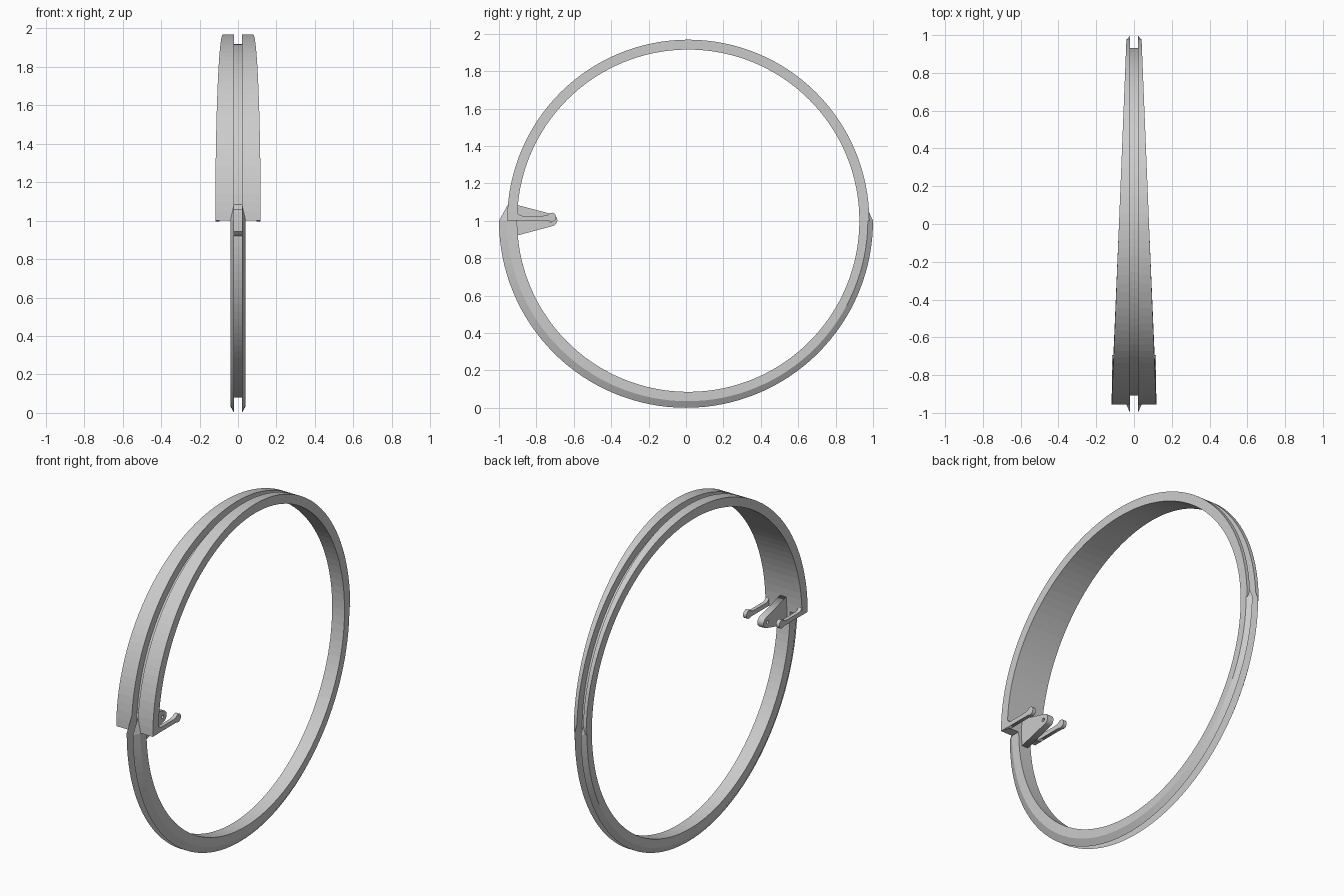
import bpy, bmesh
from math import pi, sin, cos, radians

if "Cube" in bpy.data.objects:
    bpy.data.objects.remove(bpy.data.objects["Cube"])

CY, CZ = 0.012, 1.0      # ring centre
R_IN, R_FLOOR, GAP = 0.915, 0.92, 0.02
SEG = 64


def finish(name, bm):
    bmesh.ops.recalc_face_normals(bm, faces=bm.faces)
    me = bpy.data.meshes.new(name)
    bm.to_mesh(me)
    bm.free()
    ob = bpy.data.objects.new(name, me)
    bpy.context.collection.objects.link(ob)
    return ob


def half_ring(name, start, section):
    """Sweep a mirrored grooved section over half a turn."""
    bm = bmesh.new()
    rings = []
    for i in range(SEG + 1):
        a = start + pi * i / SEG
        half = section(a)
        pts = half + [(-x, r, cy) for x, r, cy in reversed(half)]
        rings.append([bm.verts.new((x, cy + r * cos(a), CZ + r * sin(a))) for x, r, cy in pts])
    n = len(rings[0])
    for p, q in zip(rings, rings[1:]):
        for k in range(n):
            bm.faces.new((p[k], p[(k + 1) % n], q[(k + 1) % n], q[k]))
    bm.faces.new(rings[0])
    bm.faces.new(rings[-1])
    return finish(name, bm)


def band_section(a):
    # band widens from the back to the front
    t = (1 + cos(a)) / 2
    w = 0.118 + (0.04 - 0.118) * t
    return [(w, R_IN, CY), (w, 0.968, CY), (GAP, 0.968, CY), (GAP, R_FLOOR, CY)]


def rim_section(a):
    # narrow rim with bevelled lips beside the groove
    return [(0.04, R_IN, CY), (0.04, 0.965, CY * 0.6), (GAP, 1.0, 0), (GAP, R_FLOOR, CY)]


half_ring("upper_band", 0, band_section)
half_ring("lower_rim", pi, rim_section)


# tapered lip ends that run out onto the band
def lip_end(name, side, sy, y_tip, height):
    bm = bmesh.new()
    y_base = CY * 0.6 + sy * 0.95
    for x, y, z in [(GAP, sy * 1.0, CZ), (0.04, CY * 0.6 + sy * 0.965, CZ),
                    (0.04, y_base, CZ), (GAP, y_base, CZ),
                    (GAP, y_tip, CZ + height), (GAP, y_tip - sy * 0.02, CZ + height)]:
        bm.verts.new((x * side, y, z))
    bmesh.ops.convex_hull(bm, input=bm.verts)
    finish(name, bm)


for side, tag in ((1, "right"), (-1, "left")):
    lip_end("front_lip_end_" + tag, side, -1, -0.953, 0.085)
    lip_end("back_lip_end_" + tag, side, 1, 0.979, 0.045)


def arc(cy, cz, r, a0, a1, n):
    return [(cy + r * cos(radians(a0 + (a1 - a0) * i / n)),
             cz + r * sin(radians(a0 + (a1 - a0) * i / n))) for i in range(n + 1)]


def side_plate(name, outlines, x, half):
    """Side outline (y, z), optionally with holes, thickened along x."""
    cu = bpy.data.curves.new(name, 'CURVE')
    cu.dimensions = '2D'
    cu.fill_mode = 'BOTH'
    cu.extrude = half
    for pts in outlines:
        sp = cu.splines.new('POLY')
        sp.points.add(len(pts) - 1)
        for p, (y, z) in zip(sp.points, pts):
            p.co = (y, z, 0, 1)
        sp.use_cyclic_u = True
    ob = bpy.data.objects.new(name, cu)
    ob.rotation_euler = (pi / 2, 0, pi / 2)
    ob.location.x = x
    bpy.context.collection.objects.link(ob)
    bpy.ops.object.select_all(action='DESELECT')
    ob.select_set(True)
    bpy.context.view_layer.objects.active = ob
    bpy.ops.object.convert(target='MESH')


# central hinge plate with a pin hole
plate = [(-0.906, 1.085), (-0.906, 0.92)] + arc(-0.72, 1.003, 0.032, -76, 76, 12)
hole = arc(-0.725, 1.003, 0.01, 0, 345, 23)
side_plate("hinge_plate", [plate, hole], 0, 0.02)

# clip arms at the band corners, filleted at the root with a rounded tip
arm = ([(-0.93, 1.0), (-0.74, 1.0)] + arc(-0.718, 1.019, 0.024, -120, 150, 12)
       + [(-0.765, 1.026)] + arc(-0.872, 1.061, 0.035, 270, 180, 6)
       + [(-0.907, 1.08), (-0.92, 1.08)])
for side, tag in ((1, "right"), (-1, "left")):
    side_plate("clip_arm_" + tag, [arm], side * 0.106, 0.011)
